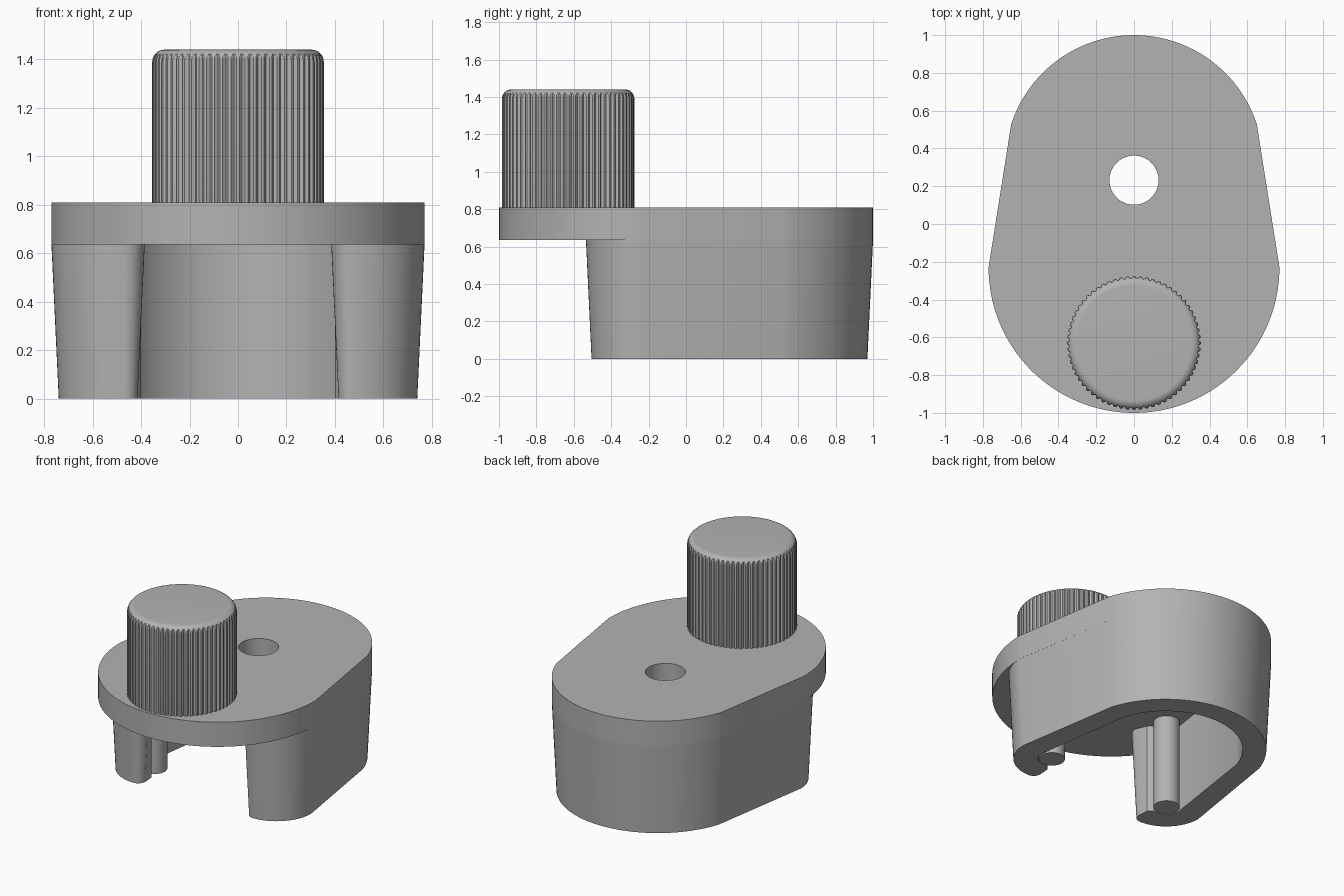
import bpy, bmesh
from math import sin, cos, pi, radians, hypot

if "Cube" in bpy.data.objects:
    bpy.data.objects.remove(bpy.data.objects["Cube"], do_unlink=True)

grey = bpy.data.materials.new("plain grey")
grey.use_nodes = True
colour = (0.45, 0.45, 0.45, 1)
grey.diffuse_color = colour
grey.node_tree.nodes["Principled BSDF"].inputs["Base Color"].default_value = colour

PLATE_Z, TOP_Z, KNOB_Z = 0.635, 0.81, 1.44
KNOB_Y, KNOB_R = -0.63, 0.354
BACK_Y, BACK_R = 0.316, 0.684


def arc(cx, cy, r, start, end, steps):
    """Points along an arc, angles in degrees."""
    angles = [radians(start + (end - start) * i / steps) for i in range(steps + 1)]
    return [(cx + r * cos(a), cy + r * sin(a)) for a in angles]


def finish(name, bm, angle=30):
    bmesh.ops.recalc_face_normals(bm, faces=bm.faces)
    mesh = bpy.data.meshes.new(name)
    bm.to_mesh(mesh)
    bm.free()
    mesh.materials.append(grey)
    obj = bpy.data.objects.new(name, mesh)
    bpy.context.collection.objects.link(obj)
    bpy.ops.object.select_all(action="DESELECT")
    obj.select_set(True)
    bpy.context.view_layer.objects.active = obj
    bpy.ops.object.shade_smooth_by_angle(angle=radians(angle))
    return obj


def loft(name, low_loops, high_loops, z0, z1):
    """Solid between matching outlines; extra outlines become holes."""
    bm = bmesh.new()
    caps = [[], []]
    for low, high in zip(low_loops, high_loops):
        rings = [[bm.verts.new((x, y, z)) for x, y in pts]
                 for pts, z in ((low, z0), (high, z1))]
        n = len(low)
        for i in range(n):
            j = (i + 1) % n
            bm.faces.new((rings[0][i], rings[0][j], rings[1][j], rings[1][i]))
        for cap, ring in zip(caps, rings):
            cap += [bm.edges.get((ring[i], ring[(i + 1) % n])) for i in range(n)]
    for cap in caps:
        bmesh.ops.triangle_fill(bm, use_beauty=True, use_dissolve=False, edges=cap)
    return finish(name, bm)


# Top plate with a through hole
outline = arc(0, -0.23, 0.77, -180, 0, 64) + arc(0, BACK_Y, BACK_R, 18, 162, 48)
hole = arc(0, 0.232, 0.13, 0, 352.5, 47)
loft("top_plate", [outline, hole], [outline, hole], PLATE_Z, TOP_Z)


# Drafted skirt wall, open at the front with curled ends
def skirt_outline(draft):
    outer = arc(0.47, -0.45, 0.085 - draft, 180, 270, 8)[:-1]
    outer += arc(0.47, -0.235, 0.3 - draft, -90, 0, 16)
    outer += arc(0, BACK_Y, BACK_R - draft, 18, 90, 24)
    inner = arc(0, BACK_Y, 0.5, 90, 18, 24)
    inner += arc(0.48, -0.24, 0.1, 0, -90, 8) + [(0.45, -0.345), (0.42, -0.37)]
    mirror = lambda pts: [(-x, y) for x, y in reversed(pts)]
    return outer + mirror(outer)[1:] + mirror(inner) + inner[1:]


loft("skirt_wall", [skirt_outline(0.03)], [skirt_outline(0)], 0, PLATE_Z)

# Round posts inside the curled ends
for side, name in ((1, "left_post"), (-1, "right_post")):
    ring = arc(side * 0.485, -0.25, 0.085, 0, 348.75, 31)
    loft(name, [ring], [ring], 0, PLATE_Z)

# Fluted knob: grooves run out where the rounded rim cuts inside them
FLUTES, FILLET, DEPTH = 64, 0.05, 0.013
groove = (0, 0, 0.6, 1, 0.6, 0)
levels = [(KNOB_R, TOP_Z)]
levels += [(KNOB_R - FILLET * (1 - cos(a)), KNOB_Z - FILLET * (1 - sin(a)))
           for a in [radians(d) for d in range(0, 91, 10)]]
bm = bmesh.new()
count = FLUTES * len(groove)
rings = []
for radius, z in levels:
    ring = []
    for i in range(count):
        r = min(radius, KNOB_R - DEPTH * groove[i % len(groove)])
        a = 2 * pi * i / count
        ring.append(bm.verts.new((r * cos(a), KNOB_Y + r * sin(a), z)))
    rings.append(ring)
for low, high in zip(rings, rings[1:]):
    for i in range(count):
        j = (i + 1) % count
        bm.faces.new((low[i], low[j], high[j], high[i]))
bm.faces.new(rings[0])
bm.faces.new(rings[-1])
finish("fluted_knob", bm, 25)
